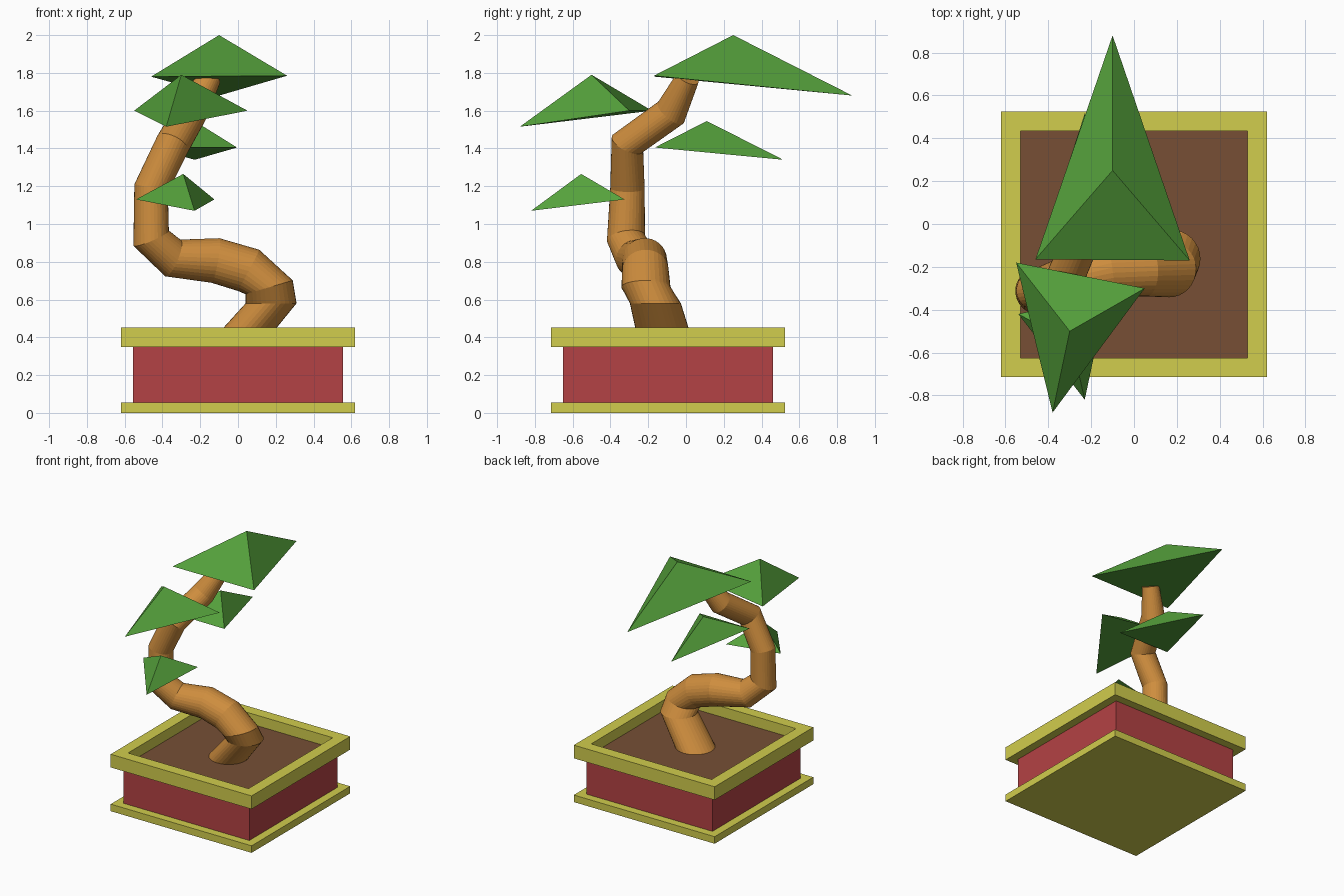
import bpy, bmesh, math
from mathutils import Vector

if "Cube" in bpy.data.objects:
    bpy.data.objects.remove(bpy.data.objects["Cube"])


def material(name, rgb):
    m = bpy.data.materials.new(name)
    m.diffuse_color = (*[(c / 255) ** 2.2 for c in rgb], 1)
    m.use_nodes = True
    m.node_tree.nodes["Principled BSDF"].inputs["Base Color"].default_value = m.diffuse_color
    return m


RED = material("red_glaze", (178, 68, 70))
YELLOW = material("yellow_glaze", (208, 204, 78))
WOOD = material("bark", (205, 140, 64))
SOIL = material("soil", (118, 80, 56))
GREEN = material("leaves", (86, 160, 62))


def finish(name, bm, mat):
    bmesh.ops.recalc_face_normals(bm, faces=bm.faces)
    me = bpy.data.meshes.new(name)
    bm.to_mesh(me)
    bm.free()
    me.materials.append(mat)
    ob = bpy.data.objects.new(name, me)
    bpy.context.collection.objects.link(ob)
    return ob


POT_Y = -0.095


def slab(name, half, z0, z1, mat):
    bm = bmesh.new()
    bmesh.ops.create_cube(bm, size=1)
    for v in bm.verts:
        v.co = (v.co.x * 2 * half, v.co.y * 2 * half + POT_Y,
                z0 if v.co.z < 0 else z1)
    return finish(name, bm, mat)


def square_ring(name, outer, inner, z0, z1, mat):
    bm = bmesh.new()
    loops = []
    for h, z in ((outer, z0), (outer, z1), (inner, z1), (inner, z0)):
        loops.append([bm.verts.new((sx * h, sy * h + POT_Y, z))
                      for sx, sy in ((-1, -1), (1, -1), (1, 1), (-1, 1))])
    for i in range(4):
        a, b = loops[i], loops[(i + 1) % 4]
        for j in range(4):
            k = (j + 1) % 4
            bm.faces.new((a[j], a[k], b[k], b[j]))
    return finish(name, bm, mat)


# Pot: base plate, body, raised rim and soil
slab("pot_base", 0.62, 0.0, 0.056, YELLOW)
slab("pot_body", 0.555, 0.056, 0.36, RED)
square_ring("pot_rim", 0.62, 0.53, 0.348, 0.453, YELLOW)
slab("soil", 0.531, 0.352, 0.37, SOIL)

# Trunk: centre points and radii, swept with round sections
PATH = [
    (-0.01, -0.105, 0.365, 0.145),
    (0.175, -0.162, 0.580, 0.135),
    (0.165, -0.212, 0.665, 0.130),
    (0.055, -0.215, 0.755, 0.123),
    (-0.12, -0.220, 0.807, 0.120),
    (-0.345, -0.270, 0.820, 0.105),
    (-0.46, -0.318, 0.925, 0.102),
    (-0.46, -0.310, 1.190, 0.091),
    (-0.345, -0.310, 1.425, 0.092),
    (-0.25, -0.080, 1.590, 0.088),
    (-0.15, 0.010, 1.775, 0.062),
]
# Section normals that do not follow the path bisector
NORMALS = {0: (0, 0, 1), 1: (0, 0, 1), 2: (-0.28, 0, 0.96)}
SIDES = 32


def trunk():
    bm = bmesh.new()
    pts = [Vector(p[:3]) for p in PATH]
    rings = []
    ref = Vector((1, 0, 0))
    for i, p in enumerate(pts):
        t = Vector()
        if i > 0:
            t += (p - pts[i - 1]).normalized()
        if i < len(pts) - 1:
            t += (pts[i + 1] - p).normalized()
        t = Vector(NORMALS.get(i, t)).normalized()
        ref = (ref - t * ref.dot(t)).normalized()
        side = t.cross(ref)
        r = PATH[i][3]
        rings.append([bm.verts.new(p + r * (math.cos(a) * ref + math.sin(a) * side))
                      for a in (2 * math.pi * k / SIDES for k in range(SIDES))])
    for a, b in zip(rings, rings[1:]):
        for j in range(SIDES):
            k = (j + 1) % SIDES
            bm.faces.new((a[j], a[k], b[k], b[j]))
    bm.faces.new(rings[0])
    bm.faces.new(rings[-1])
    return finish("trunk", bm, WOOD)


trunk()


# Foliage: three-sided pyramids, apex first and then the base corners
def foliage(name, *corners):
    bm = bmesh.new()
    a, b, c, d = [bm.verts.new(p) for p in corners]
    for f in ((a, b, c), (a, c, d), (a, d, b), (b, d, c)):
        bm.faces.new(f)
    return finish(name, bm, GREEN)


foliage("foliage_top", (-0.10, 0.25, 2.0), (-0.46, -0.165, 1.78),
        (0.26, -0.17, 1.785), (-0.10, 0.88, 1.68))
foliage("foliage_front_upper", (-0.30, -0.50, 1.79), (-0.55, -0.18, 1.60),
        (0.05, -0.30, 1.60), (-0.38, -0.88, 1.515))
foliage("foliage_back", (-0.23, 0.11, 1.545), (-0.45, -0.16, 1.405),
        (-0.005, -0.165, 1.405), (-0.23, 0.515, 1.34))
foliage("foliage_front_lower", (-0.29, -0.555, 1.265), (-0.54, -0.42, 1.13),
        (-0.125, -0.325, 1.13), (-0.23, -0.82, 1.07))
